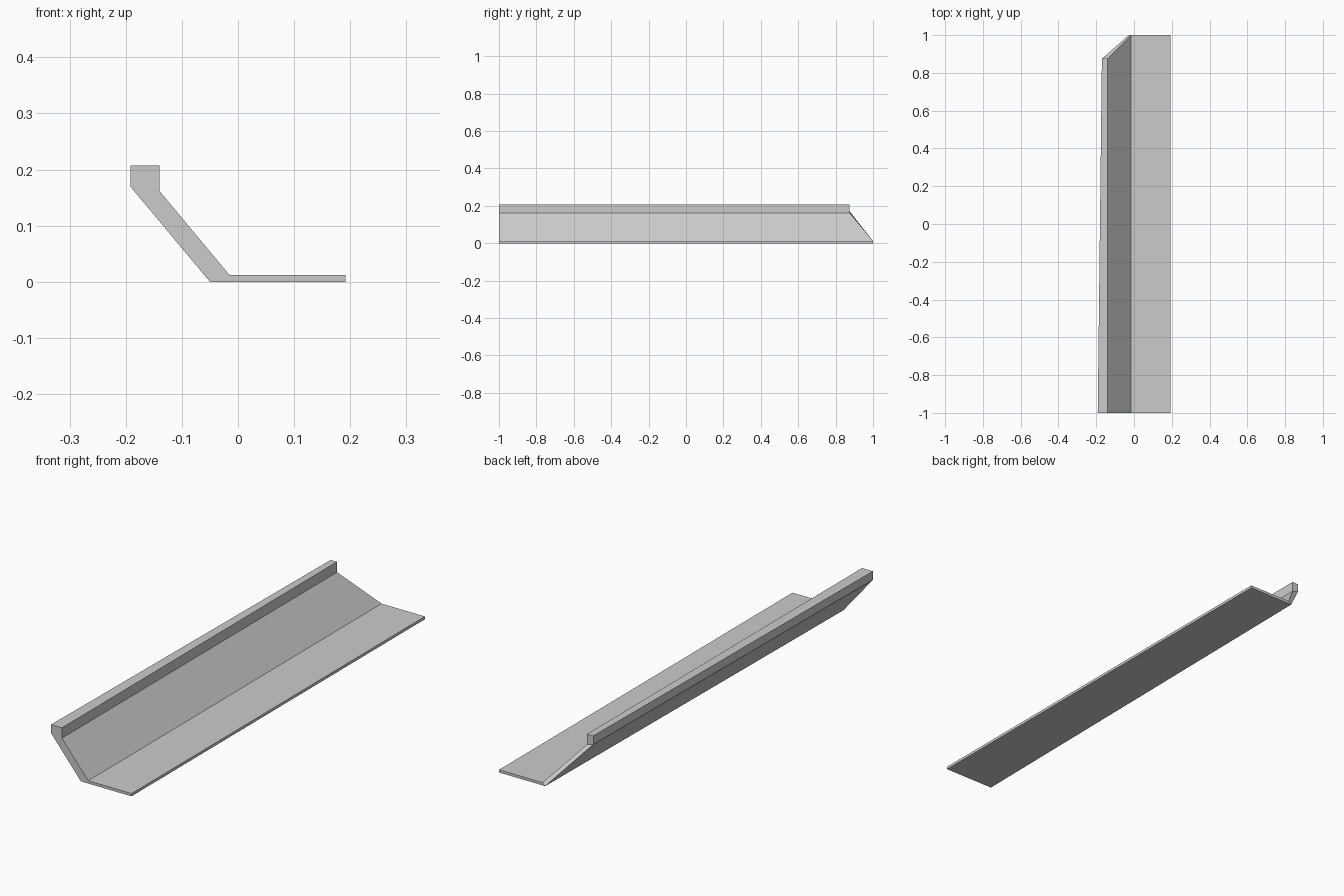
import bpy
import bmesh

cube = bpy.data.objects.get("Cube")
if cube:
    bpy.data.objects.remove(cube, do_unlink=True)

# Plain grey material
grey = bpy.data.materials.new("plain grey")
grey.use_nodes = True
colour = (0.6, 0.6, 0.6, 1)
grey.diffuse_color = colour
grey.node_tree.nodes["Principled BSDF"].inputs["Base Color"].default_value = colour

# Cross-section (x, z): flat base, sloping wall, upright lip
front_profile = [(0.192, 0), (0.192, 0.012), (-0.015, 0.012), (-0.14, 0.162),
                 (-0.14, 0.207), (-0.192, 0.207), (-0.192, 0.17), (-0.05, 0)]
LIP = range(3, 7)        # profile corners that belong to the raised lip
OUTER_SHIFT = 0.022      # the wall gets thinner towards the back


def back_point(i, x, z):
    """Mitre the wall at the back end and thin its outer side."""
    if i >= 5:
        x += OUTER_SHIFT
    return (x, 0.875 if i in LIP else 1, z)


bm = bmesh.new()
front = [bm.verts.new((x, -1, z)) for x, z in front_profile]
back = [bm.verts.new(back_point(i, x, z)) for i, (x, z) in enumerate(front_profile)]
n = len(front)

# Long faces between the two ends
for i in range(n):
    j = (i + 1) % n
    bm.faces.new((front[i], front[j], back[j], back[i]))

# End caps, split into base, wall and lip
for ring in (front, back):
    for corners in ((0, 1, 2, 7), (2, 3, 6, 7), (3, 4, 5, 6)):
        bm.faces.new([ring[k] for k in corners])

bmesh.ops.recalc_face_normals(bm, faces=bm.faces)
mesh = bpy.data.meshes.new("ledge_trim")
bm.to_mesh(mesh)
bm.free()
mesh.materials.append(grey)
trim = bpy.data.objects.new("ledge_trim", mesh)
bpy.context.collection.objects.link(trim)
